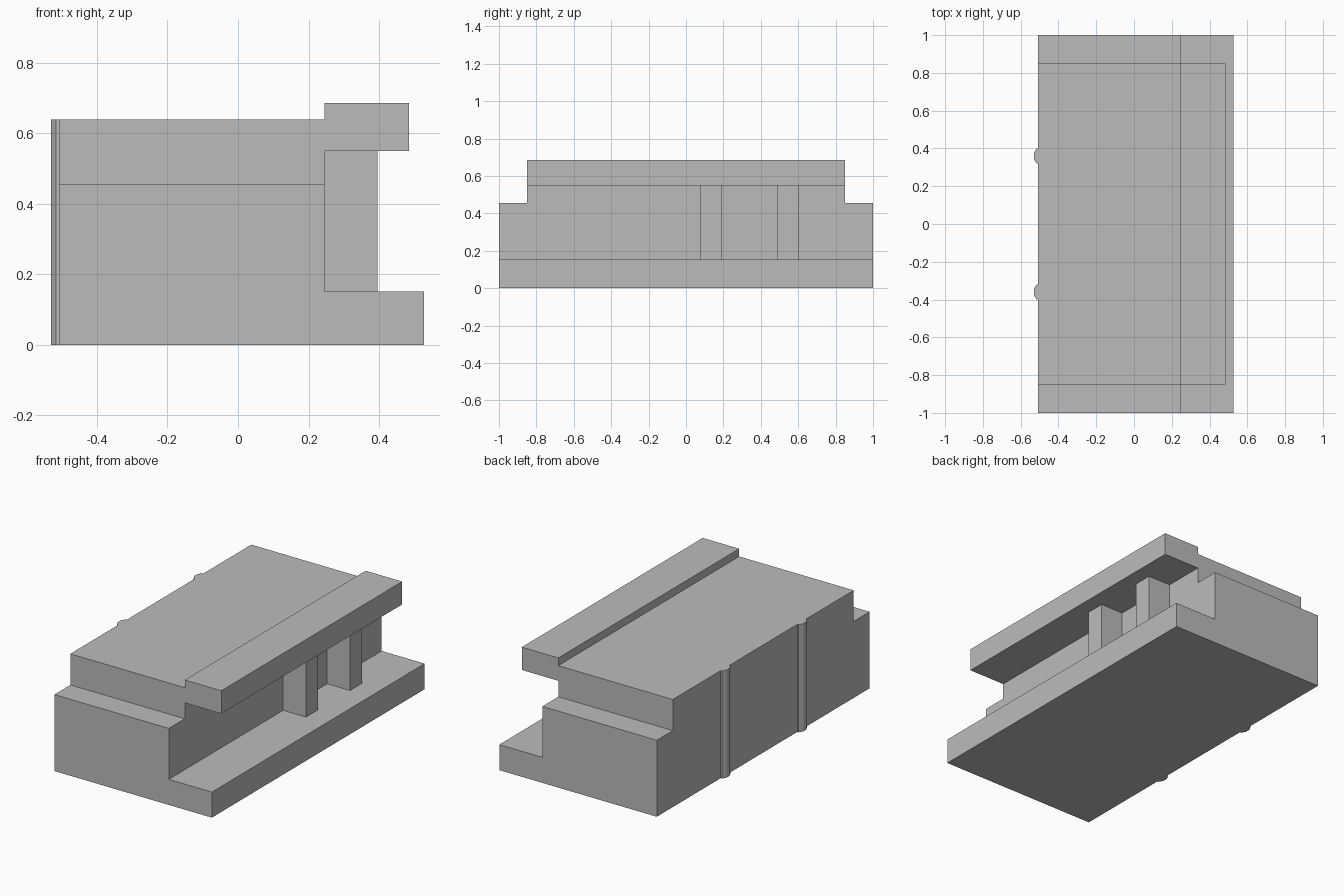
import bpy
import bmesh
from mathutils import Vector

if "Cube" in bpy.data.objects:
    bpy.data.objects.remove(bpy.data.objects["Cube"])

grey = bpy.data.materials.new("plain grey")
grey.diffuse_color = (0.5, 0.5, 0.5, 1)
grey.use_nodes = True
grey.node_tree.nodes["Principled BSDF"].inputs["Base Color"].default_value = grey.diffuse_color


def prism(name, outline, direction):
    """Closed prism: outline polygon pushed along a direction vector."""
    bm = bmesh.new()
    face = bm.faces.new([bm.verts.new(p) for p in outline])
    ext = bmesh.ops.extrude_face_region(bm, geom=[face], use_keep_orig=True)
    moved = [g for g in ext["geom"] if isinstance(g, bmesh.types.BMVert)]
    bmesh.ops.translate(bm, verts=moved, vec=Vector(direction))
    bmesh.ops.recalc_face_normals(bm, faces=bm.faces)
    mesh = bpy.data.meshes.new(name)
    bm.to_mesh(mesh)
    bm.free()
    mesh.materials.append(grey)
    obj = bpy.data.objects.new(name, mesh)
    bpy.context.collection.objects.link(obj)
    return obj


def box(name, x0, x1, y0, y1, z0, z1):
    outline = [(x0, y0, z0), (x1, y0, z0), (x1, y1, z0), (x0, y1, z0)]
    return prism(name, outline, (0, 0, z1 - z0))


BACK, WALL, SHOULDER, FLOOR, SOFFIT = -0.508, 0.245, 0.455, 0.152, 0.55

# Main building: side profile with base ledge, recessed wall and overhanging canopy
profile = [(BACK, 0), (0.528, 0), (0.528, FLOOR), (WALL, FLOOR), (WALL, SOFFIT),
           (0.485, SOFFIT), (0.485, 0.686), (WALL, 0.686), (WALL, 0.64), (BACK, 0.64)]
building = prism("building", [(x, -1, z) for x, z in profile], (0, 2, 0))

# Notch both upper ends so the top storey is shorter than the base
for label, y0, y1 in (("front", -1.1, -0.85), ("rear", 0.85, 1.1)):
    cutter = box(label + "_end_cutter", -0.7, 0.7, y0, y1, SHOULDER, 0.9)
    cutter.hide_render = True
    cutter.hide_set(True)
    cut = building.modifiers.new(label + " end cut", "BOOLEAN")
    cut.operation = "DIFFERENCE"
    cut.solver = "EXACT"
    cut.object = cutter

# Apply the cuts and remove the helpers
evaluated = building.evaluated_get(bpy.context.evaluated_depsgraph_get())
building.data = bpy.data.meshes.new_from_object(evaluated)
for cut in list(building.modifiers):
    helper = cut.object
    building.modifiers.remove(cut)
    bpy.data.objects.remove(helper)

# Pillars under the canopy
for i, y in enumerate((0.132, 0.545)):
    box(f"pillar_{i + 1}", WALL, 0.395, y - 0.057, y + 0.057, FLOOR, SOFFIT)

# Chamfered ribs up the back wall
rib = [(BACK, 0.04), (-0.516, 0.04), (-0.53, 0.015),
       (-0.53, -0.015), (-0.516, -0.04), (BACK, -0.04)]
for label, y in (("front", -0.36), ("rear", 0.36)):
    prism(label + "_rib", [(x, y + dy, 0) for x, dy in rib], (0, 0, 0.64))
